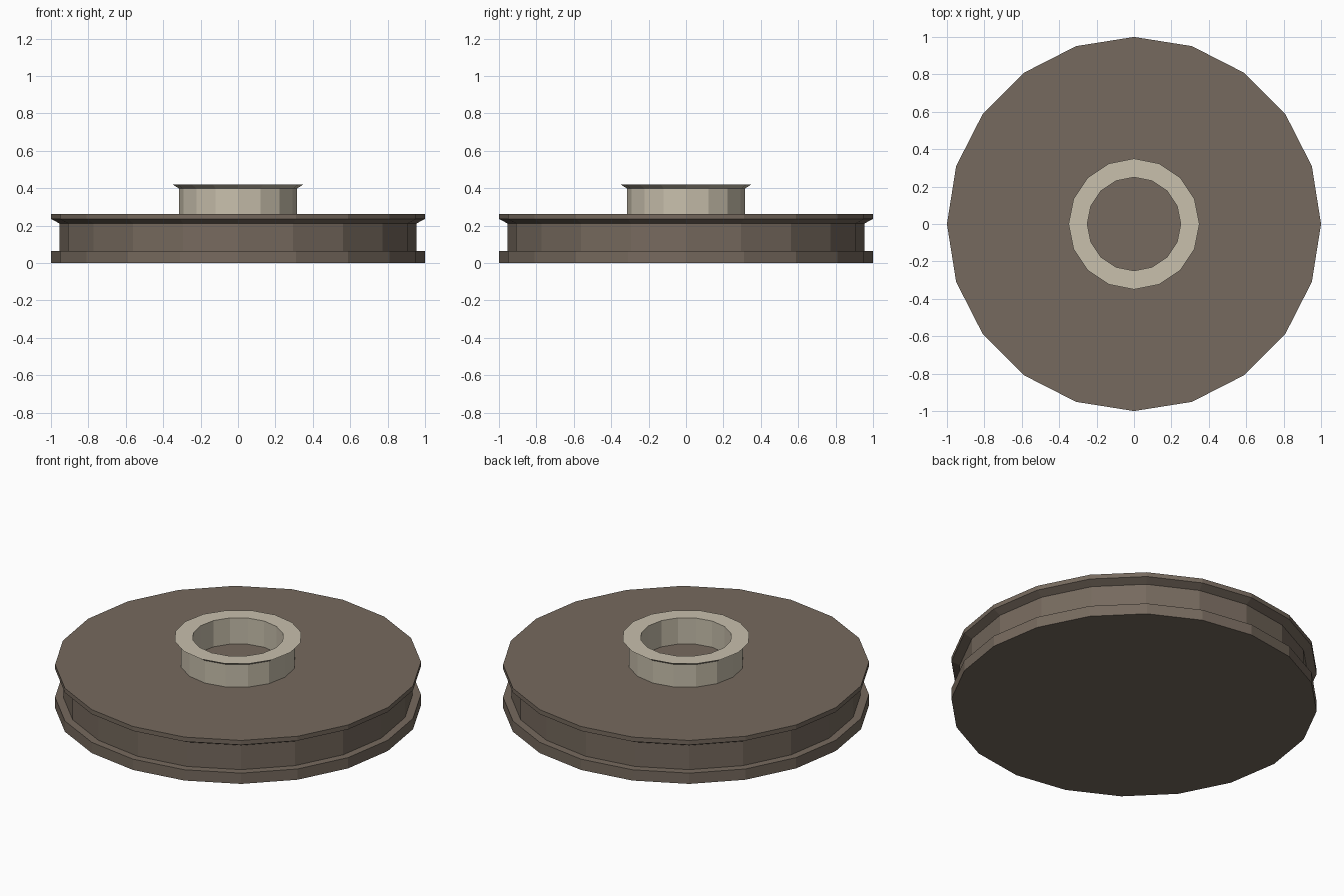
import bpy, bmesh, math

if "Cube" in bpy.data.objects:
    bpy.data.objects.remove(bpy.data.objects["Cube"])


def material(name, rgb):
    m = bpy.data.materials.new(name)
    m.diffuse_color = (*rgb, 1)
    m.use_nodes = True
    m.node_tree.nodes["Principled BSDF"].inputs["Base Color"].default_value = m.diffuse_color
    return m


def lathe(name, profile, sides, mat, closed=False):
    """Spin an (r, z) profile around z; open profiles get flat caps."""
    bm = bmesh.new()
    rings = []
    for r, z in profile:
        rings.append([bm.verts.new((r * math.cos(2 * math.pi * i / sides),
                                    r * math.sin(2 * math.pi * i / sides), z))
                      for i in range(sides)])
    pairs = list(zip(rings, rings[1:]))
    if closed:
        pairs.append((rings[-1], rings[0]))
    else:
        bm.faces.new(rings[0][::-1])
        bm.faces.new(rings[-1])
    for a, b in pairs:
        for i in range(sides):
            j = (i + 1) % sides
            bm.faces.new((a[i], a[j], b[j], b[i]))
    bmesh.ops.recalc_face_normals(bm, faces=bm.faces)
    mesh = bpy.data.meshes.new(name)
    bm.to_mesh(mesh)
    bm.free()
    mesh.materials.append(mat)
    obj = bpy.data.objects.new(name, mesh)
    bpy.context.collection.objects.link(obj)
    return obj


brown = material("warm brown", (0.182, 0.144, 0.112))
cream = material("pale cream", (0.578, 0.523, 0.413))

# Grooved base disc: stepped foot, recessed band, flared top rim
lathe("base_disc", [(1, 0), (1, 0.065), (0.955, 0.065), (0.955, 0.212),
                    (1, 0.235), (1, 0.262)], 20, brown)

# Hollow collar with a thin flared lip
lathe("collar", [(0.25, 0.255), (0.315, 0.255), (0.315, 0.398),
                 (0.35, 0.42), (0.25, 0.42)], 16, cream, closed=True)
